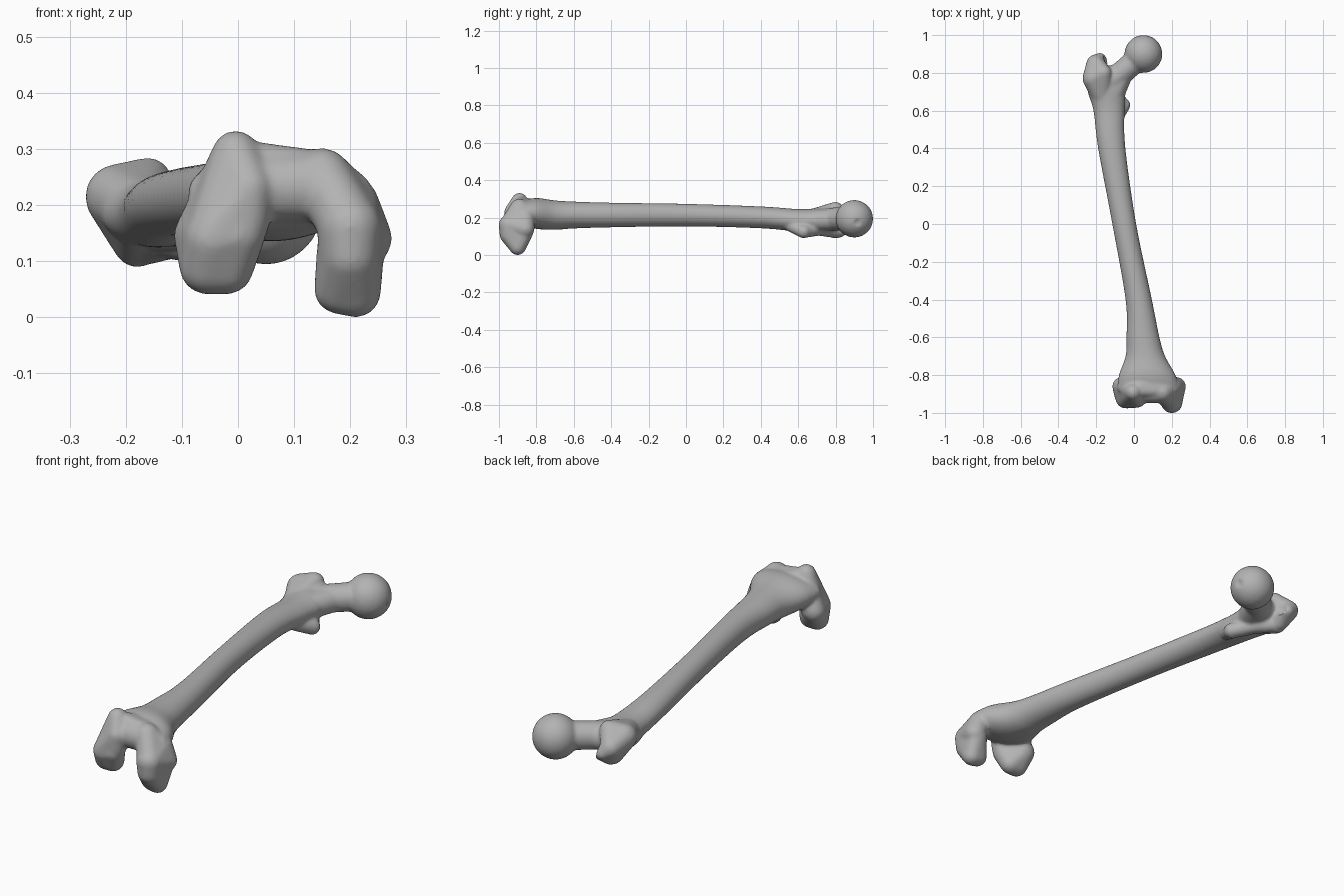
import bpy, bmesh
from math import sin, cos, tau
from mathutils import Vector

cube = bpy.data.objects.get("Cube")
if cube:
    bpy.data.objects.remove(cube, do_unlink=True)

BLEND_MARGIN = 0.002   # makes up for the shrinkage of the final smoothing


def unit_sphere_points():
    bm = bmesh.new()
    bmesh.ops.create_icosphere(bm, subdivisions=3, radius=1)
    points = [v.co.copy() for v in bm.verts]
    bm.free()
    return points


SPHERE = unit_sphere_points()
bone = bmesh.new()


def add_hull(*balls):
    """Add the convex skin around balls given as (x, y, z, radius)."""
    bm = bmesh.new()
    for x, y, z, r in balls:
        for p in SPHERE:
            bm.verts.new(Vector((x, y, z)) + p * (r + BLEND_MARGIN))
    result = bmesh.ops.convex_hull(bm, input=bm.verts)
    loose = [v for v in bm.verts if not v.link_faces]
    bmesh.ops.delete(bm, geom=loose, context='VERTS')
    bmesh.ops.recalc_face_normals(bm, faces=bm.faces)
    mesh = bpy.data.meshes.new("hull")
    bm.to_mesh(mesh)
    bm.free()
    bone.from_mesh(mesh)
    bpy.data.meshes.remove(mesh)


def spline(a, b, c, d, t):
    return 0.5 * (2 * b + (c - a) * t + (2 * a - 5 * b + 4 * c - d) * t ** 2
                  + (3 * b - a - 3 * c + d) * t ** 3)


def add_shaft(stations, steps=8, sides=40):
    """Loft ovals through stations (y, x_min, x_max, z_min, z_max)."""
    rows = []
    last = len(stations) - 1
    for i in range(last):
        quad = [stations[min(max(i + k, 0), last)] for k in (-1, 0, 1, 2)]
        for s in range(steps):
            rows.append([spline(*vals, s / steps) for vals in zip(*quad)])
    rows.append(stations[-1])
    rings = []
    for y, x0, x1, z0, z1 in rows:
        ring = []
        for k in range(sides):
            a = tau * k / sides
            # a low ridge runs along the underside
            ridge = 0.008 * max(0, -sin(a)) ** 12
            x = (x0 + x1) / 2 + (x1 - x0) / 2 * cos(a)
            z = (z0 + z1) / 2 + (z1 - z0 - ridge) / 2 * sin(a) - ridge / 2
            ring.append(bone.verts.new((x, y, z)))
        rings.append(ring)
    faces = [bone.faces.new(rings[0]), bone.faces.new(rings[-1])]
    for a, b in zip(rings, rings[1:]):
        for k in range(sides):
            n = (k + 1) % sides
            faces.append(bone.faces.new((a[k], a[n], b[n], b[k])))
    bmesh.ops.recalc_face_normals(bone, faces=faces)


# Shaft, flaring at both ends
add_shaft([
    (-0.88, -0.09, 0.24, 0.16, 0.29),
    (-0.80, -0.08, 0.22, 0.14, 0.305),
    (-0.70, -0.045, 0.165, 0.135, 0.292),
    (-0.60, -0.04, 0.135, 0.142, 0.286),
    (-0.40, -0.045, 0.095, 0.148, 0.28),
    (0.0, -0.115, 0.012, 0.153, 0.274),
    (0.40, -0.19, -0.045, 0.143, 0.26),
    (0.60, -0.215, -0.05, 0.125, 0.246),
    (0.70, -0.245, -0.05, 0.125, 0.25),
    (0.78, -0.24, -0.10, 0.13, 0.255),
])

# Inner condyle, the lower and longer of the two
add_hull((0.18, -0.90, 0.05, 0.043), (0.21, -0.90, 0.044, 0.043),
         (0.20, -0.945, 0.11, 0.05), (0.20, -0.945, 0.16, 0.055),
         (0.215, -0.86, 0.13, 0.045))
add_hull((0.20, -0.94, 0.16, 0.055), (0.15, -0.89, 0.25, 0.05),
         (0.225, -0.86, 0.14, 0.048), (0.20, -0.86, 0.20, 0.05))

# Outer condyle, with the high front ridge
add_hull((-0.055, -0.90, 0.09, 0.048), (-0.02, -0.90, 0.088, 0.046),
         (-0.045, -0.925, 0.14, 0.05), (0.0, -0.925, 0.15, 0.048),
         (-0.065, -0.86, 0.145, 0.048))
add_hull((-0.04, -0.925, 0.15, 0.05), (0.01, -0.925, 0.17, 0.045),
         (-0.004, -0.89, 0.29, 0.041), (0.02, -0.93, 0.23, 0.04),
         (-0.06, -0.86, 0.15, 0.05))

# Grooved bridge between the condyles
add_hull((0.02, -0.885, 0.23, 0.06), (0.13, -0.885, 0.232, 0.062),
         (0.08, -0.82, 0.225, 0.07))
add_hull((0.0, -0.88, 0.28, 0.035), (0.08, -0.83, 0.26, 0.035),
         (0.15, -0.88, 0.255, 0.04))

# Ball head and neck
add_hull((0.05, 0.90, 0.194, 0.099))
add_hull((0.01, 0.865, 0.195, 0.062), (-0.11, 0.762, 0.19, 0.06))
add_hull((-0.06, 0.80, 0.19, 0.055), (-0.11, 0.68, 0.185, 0.055),
         (-0.18, 0.76, 0.19, 0.06))

# Large outer knob with its hooked tip
add_hull((-0.215, 0.77, 0.215, 0.056), (-0.205, 0.85, 0.19, 0.045),
         (-0.17, 0.68, 0.19, 0.055), (-0.16, 0.80, 0.243, 0.04),
         (-0.18, 0.80, 0.13, 0.04))
add_hull((-0.205, 0.85, 0.19, 0.045), (-0.18, 0.88, 0.165, 0.025),
         (-0.18, 0.82, 0.13, 0.035), (-0.16, 0.87, 0.15, 0.02))

# Rear crest leading to the small inner knob
add_hull((-0.175, 0.80, 0.128, 0.036), (-0.12, 0.71, 0.14, 0.035))
add_hull((-0.12, 0.71, 0.14, 0.035), (-0.058, 0.63, 0.127, 0.034))
add_hull((-0.054, 0.63, 0.125, 0.034), (-0.09, 0.56, 0.155, 0.03))

# Fuse everything into one skin
mesh = bpy.data.meshes.new("thigh_bone")
bone.to_mesh(mesh)
bone.free()
obj = bpy.data.objects.new("thigh_bone", mesh)
bpy.context.collection.objects.link(obj)
bpy.context.view_layer.objects.active = obj
obj.select_set(True)
fuse = obj.modifiers.new("fuse", 'REMESH')
fuse.mode = 'VOXEL'
fuse.voxel_size = 0.007
bpy.ops.object.modifier_apply(modifier=fuse.name)

# Pits: one on the ball head, one behind the large knob
for centre, radius in (((0.156, 0.92, 0.17), 0.024),
                       ((-0.135, 0.875, 0.165), 0.032)):
    c = Vector(centre)
    for v in obj.data.vertices:
        away = v.co - c
        if 0 < away.length < radius:
            v.co = c + away.normalized() * radius

soften = obj.modifiers.new("soften", 'SMOOTH')
soften.factor = 0.5
soften.iterations = 12
bpy.ops.object.modifier_apply(modifier=soften.name)
bpy.ops.object.shade_smooth()

# Plain grey bone
grey = bpy.data.materials.new("bone_grey")
grey.use_nodes = True
colour = (0.45, 0.45, 0.45, 1)
grey.diffuse_color = colour
grey.node_tree.nodes["Principled BSDF"].inputs["Base Color"].default_value = colour
obj.data.materials.clear()
obj.data.materials.append(grey)
